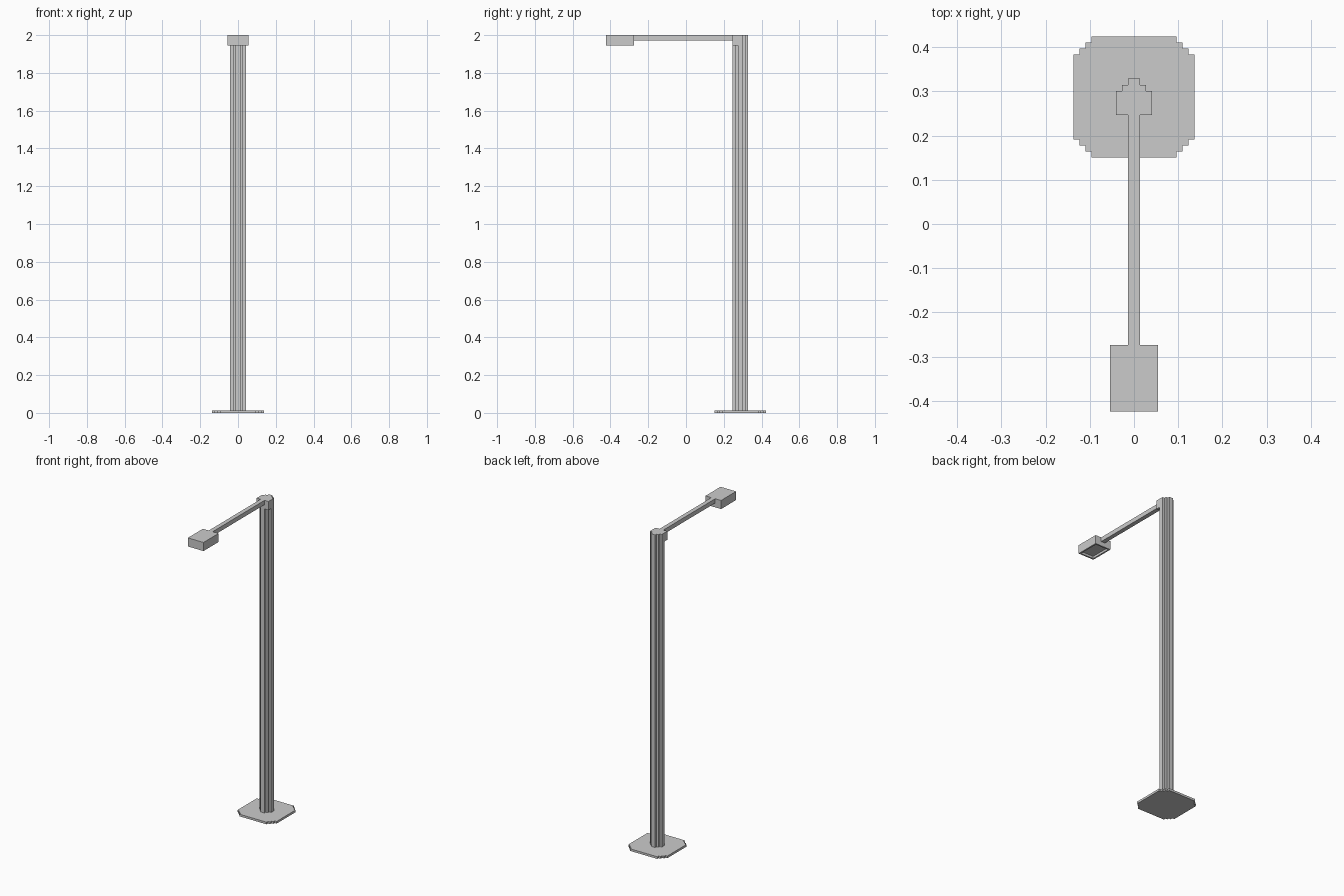
import bpy, bmesh

if "Cube" in bpy.data.objects:
    bpy.data.objects.remove(bpy.data.objects["Cube"])

U = 2 / 146      # grid unit of the stepped, blocky style
PY = 21          # pole centre in y, in units


def prism(name, outline, z0, z1):
    """Extrude a closed xy outline (in units) from z0 to z1."""
    bm = bmesh.new()
    base = bm.faces.new([bm.verts.new((x * U, y * U, z0 * U)) for x, y in outline])
    ext = bmesh.ops.extrude_face_region(bm, geom=[base])
    top = [v for v in ext["geom"] if isinstance(v, bmesh.types.BMVert)]
    bmesh.ops.translate(bm, verts=top, vec=(0, 0, (z1 - z0) * U))
    bmesh.ops.recalc_face_normals(bm, faces=bm.faces)
    mesh = bpy.data.meshes.new(name)
    bm.to_mesh(mesh)
    bm.free()
    obj = bpy.data.objects.new(name, mesh)
    bpy.context.collection.objects.link(obj)
    return obj


def rect(x, y0, y1):
    return [(-x, y0), (x, y0), (x, y1), (-x, y1)]


def stepped(half, steps, square_front=False):
    """Square outline round the pole axis with staircase corners."""
    stair = [(half, half - steps)]
    for i in range(steps):
        stair += [(half - i - 1, half - steps + i), (half - i - 1, half - steps + i + 1)]
    back = stair + [(-x, y) for x, y in reversed(stair)]
    if square_front:
        front = [(-half, -half), (half, -half)]
    else:
        front = [(-x, -y) for x, y in back]
    return [(x, y + PY) for x, y in back + front]


# Base plate, pole and the squared collar at its top
prism("base_plate", stepped(10, 3), 0, 1)
prism("pole", stepped(3, 2), 1, 142)
prism("pole_collar", stepped(3, 2, True), 142, 146)

# Horizontal arm
prism("arm", rect(1, -20, 18), 144, 146)

# Lamp head with a recessed underside
head = prism("lamp_head", rect(4, -31, -20), 142, 146)
bm = bmesh.new()
bm.from_mesh(head.data)
under = min(bm.faces, key=lambda f: f.calc_center_median().z)
bmesh.ops.inset_region(bm, faces=[under], thickness=U)
inner = bmesh.ops.extrude_discrete_faces(bm, faces=[under])["faces"][0]
bmesh.ops.translate(bm, verts=inner.verts, vec=(0, 0, U))
bmesh.ops.recalc_face_normals(bm, faces=bm.faces)
bm.to_mesh(head.data)
bm.free()
